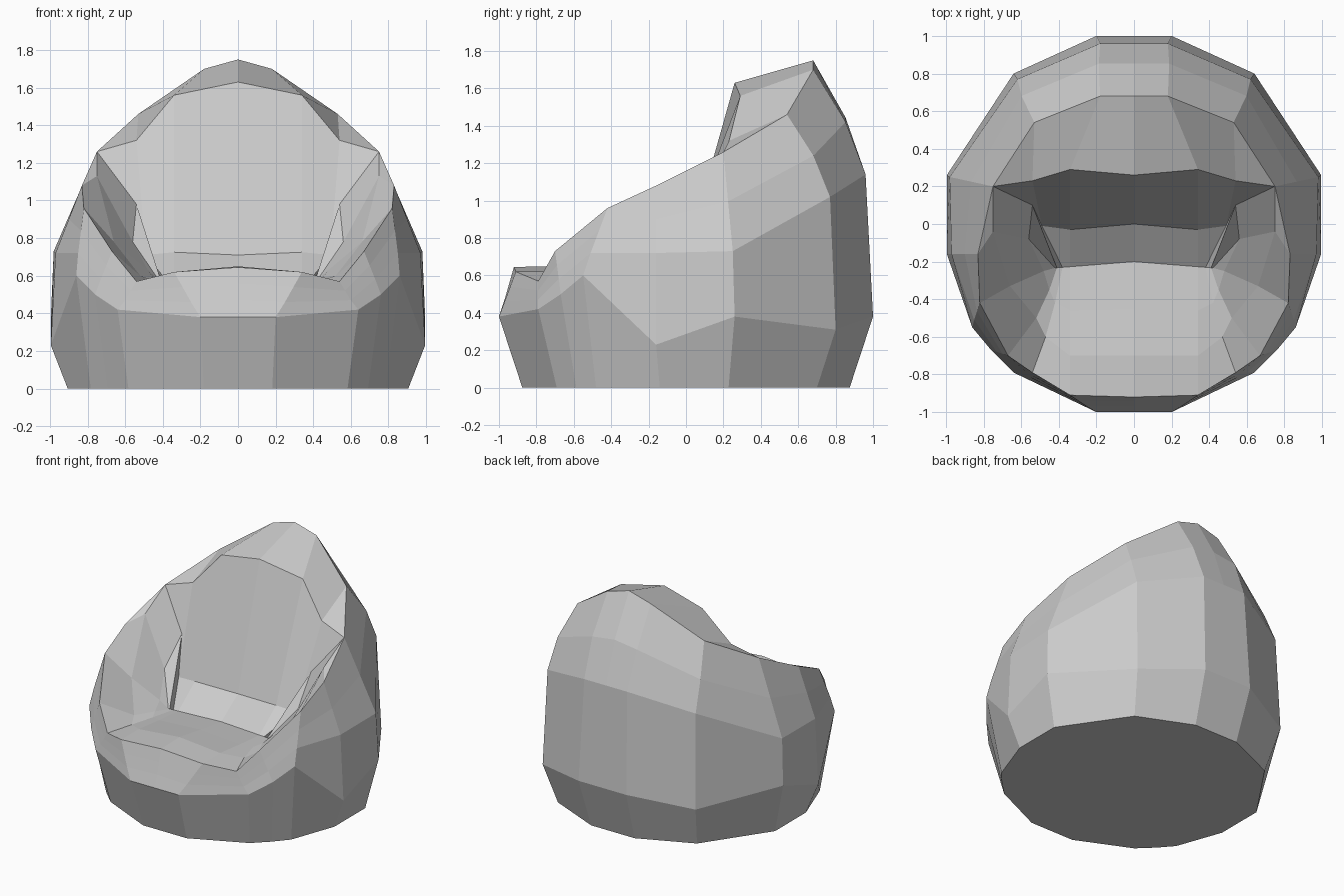
import bpy, bmesh
from mathutils import Vector

# Right-half loops of the bean bag, each running front centre -> side -> back centre
belly = [(0, -1, .38), (.2, -1, .38), (.64, -.79, .42), (.76, -.67, .5), (.86, -.55, .6),
         (.995, -.16, .23), (.995, .26, .38), (.64, .8, .31), (.2, 1, .38), (0, 1, .38)]
flank = [(0, -.97, .47), (.25, -.97, .46), (.6, -.79, .47), (.73, -.68, .58), (.85, -.51, .72),
         (.97, -.16, .72), (.98, .25, .73), (.62, .77, 1.02), (.18, .96, 1.14), (0, .96, 1.14)]
rim = [(0, -.92, .645), (.34, -.91, .62), (.54, -.79, .57), (.67, -.7, .73), (.82, -.42, .96),
       (.83, -.16, 1.08), (.75, .2, 1.26), (.53, .54, 1.46), (.18, .68, 1.7), (0, .68, 1.75)]
pad = [(0, -.7, .65), (.34, -.7, .62), (.47, -.6, .58), (.52, -.5, .6), (.66, -.33, .78),
       (.75, -.04, 1.13), (.75, .2, 1.26), (.54, .23, 1.32), (.34, .29, 1.56), (0, .26, 1.63)]
hollow = [(0, -.45, .61), (.34, -.46, .595), (.42, -.42, .58), (.45, -.35, .59), (.48, -.25, .63),
          (.56, -.08, .78), (.54, .1, .98), (.49, -.01, .71), (.34, -.03, .725), (0, 0, .71)]

# Derived loops: floor edge, rounded shoulder, and the crease between seat and backrest
floor = [(x * .91, y * .875, 0) for x, y, z in belly]
shoulder = []
for i, (a, b) in enumerate(zip(flank, rim)):
    m = (Vector(a) + Vector(b)) / 2
    bulge = 1.04 if i > 6 else 1
    shoulder.append((m.x * bulge, m.y * bulge, m.z))
half = [0, .34, .38, .41, .42]
crease = [(x, -.2 - .08 * x, .575) for x in half + half[::-1]]

# Skin the loops together
bm = bmesh.new()
loops = [[bm.verts.new(p) for p in ring]
         for ring in (floor, belly, flank, shoulder, rim, pad, hollow, crease)]
for lo, hi in zip(loops, loops[1:]):
    for i in range(len(lo) - 1):
        bm.faces.new((lo[i], lo[i + 1], hi[i + 1], hi[i]))
bm.faces.new(loops[0][::-1])
bmesh.ops.remove_doubles(bm, verts=bm.verts[:], dist=.001)

mesh = bpy.data.meshes.new("bean_bag_chair")
bm.to_mesh(mesh)
bm.free()
chair = bpy.data.objects.new("bean_bag_chair", mesh)
bpy.context.collection.objects.link(chair)

# Mirror to the left side
mirror = chair.modifiers.new("mirror", 'MIRROR')
mirror.use_axis[0] = True
mirror.merge_threshold = .001
